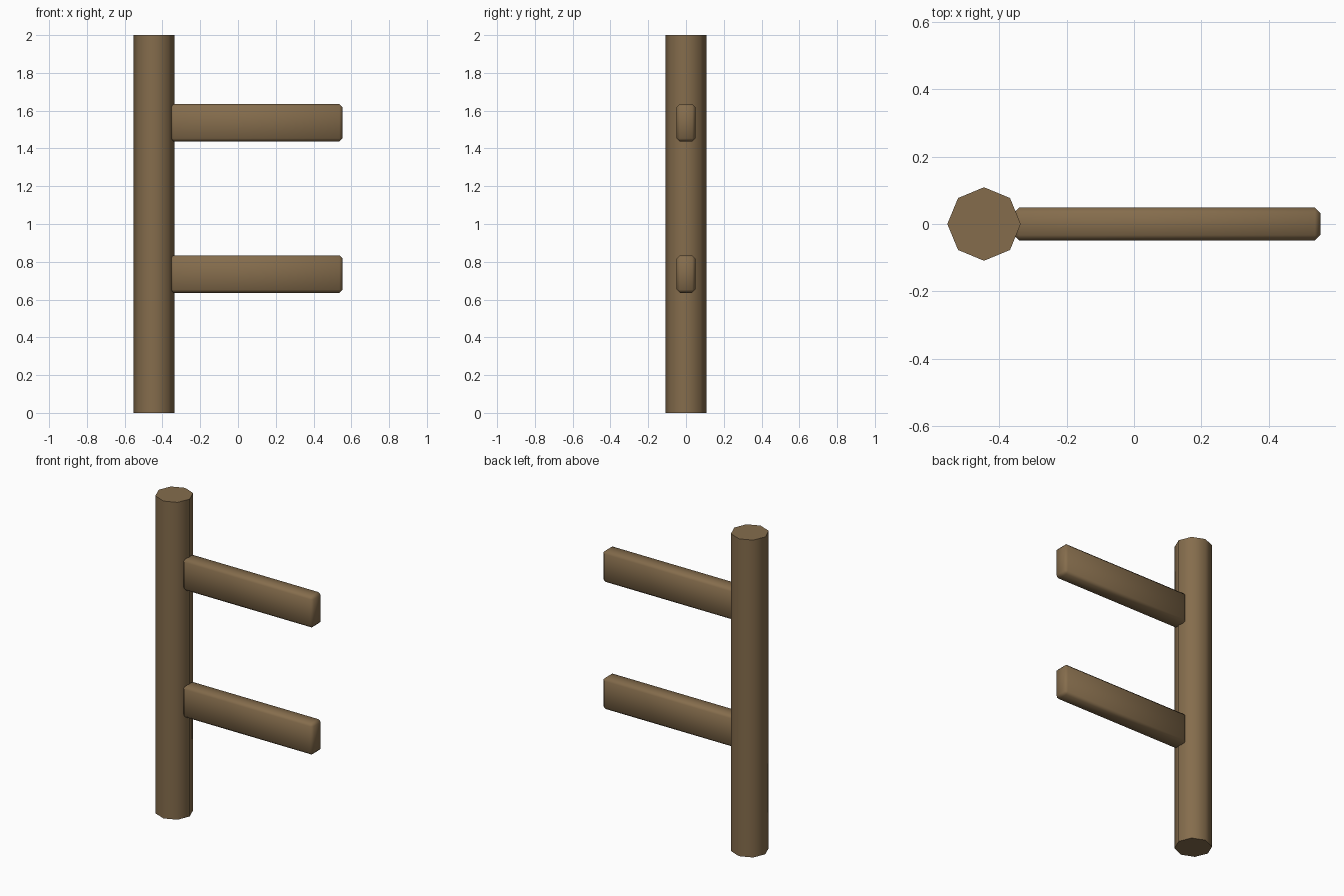
import bpy, bmesh, math
from mathutils import Matrix

if "Cube" in bpy.data.objects:
    bpy.data.objects.remove(bpy.data.objects["Cube"])

wood = bpy.data.materials.new("brown wood")
wood.diffuse_color = (0.235, 0.152, 0.073, 1)
wood.use_nodes = True
wood.node_tree.nodes["Principled BSDF"].inputs["Base Color"].default_value = wood.diffuse_color


def add_object(name, bm, angle):
    mesh = bpy.data.meshes.new(name)
    bm.to_mesh(mesh)
    bm.free()
    mesh.materials.append(wood)
    obj = bpy.data.objects.new(name, mesh)
    bpy.context.collection.objects.link(obj)
    bpy.ops.object.select_all(action='DESELECT')
    obj.select_set(True)
    bpy.context.view_layer.objects.active = obj
    bpy.ops.object.shade_smooth_by_angle(angle=math.radians(angle))
    return obj


# Eight-sided upright post, smooth sides and flat caps
bm = bmesh.new()
bmesh.ops.create_cone(bm, cap_ends=True, segments=8, radius1=0.109,
                      radius2=0.109, depth=2,
                      matrix=Matrix.Translation((-0.445, 0, 1)))
add_object("post", bm, 60)

# Two bevelled rails reaching sideways from the post
x0, x1 = -0.357, 0.553
for name, z in (("lower_rail", 0.735), ("upper_rail", 1.536)):
    bm = bmesh.new()
    bmesh.ops.create_cube(bm, size=1, matrix=Matrix.Translation(((x0 + x1) / 2, 0, z))
                          @ Matrix.Diagonal((x1 - x0, 0.098, 0.198, 1)))
    bmesh.ops.bevel(bm, geom=bm.edges[:], offset=0.016, segments=1,
                    affect='EDGES', profile=0.5)
    add_object(name, bm, 60)
